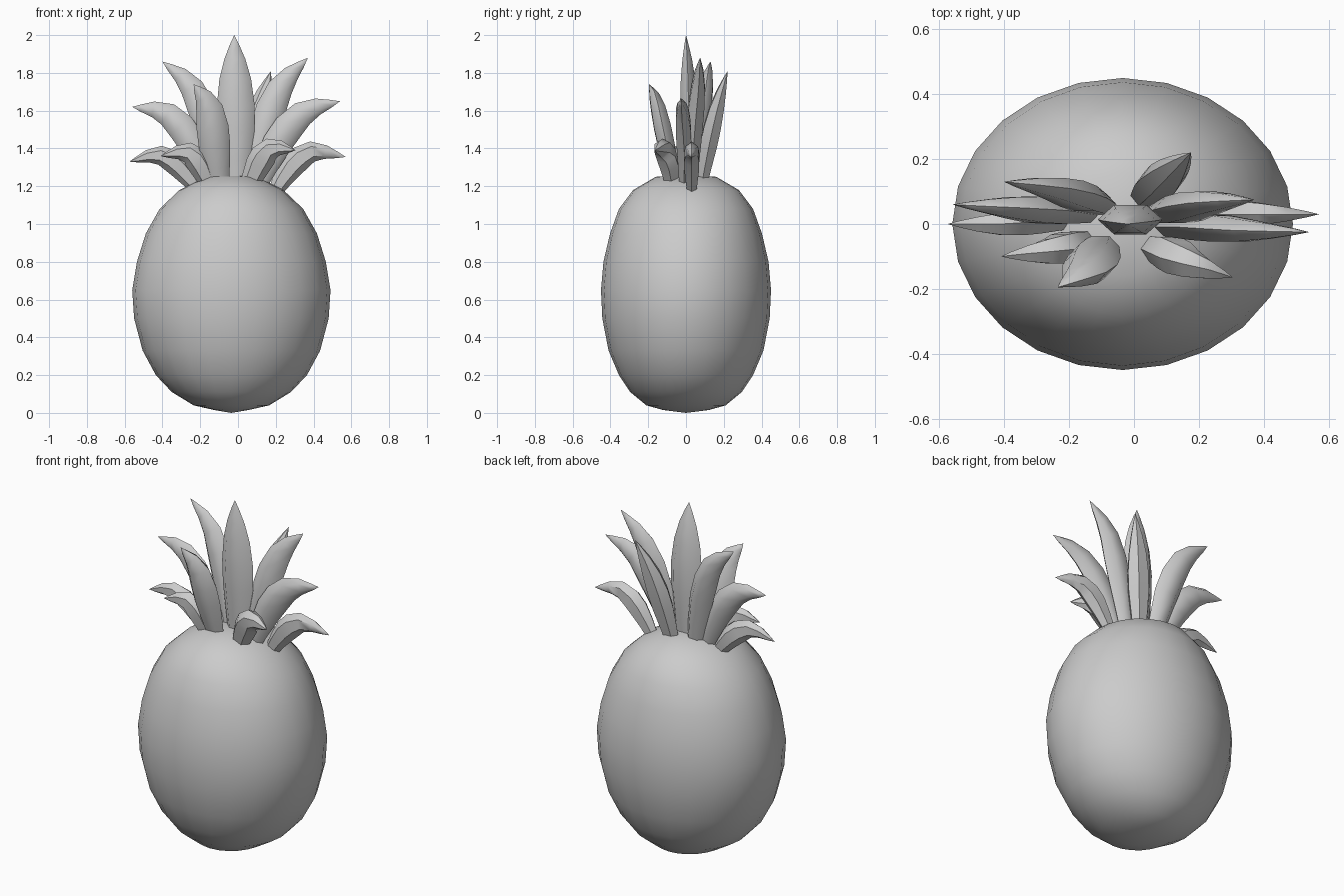
import bpy, bmesh, math
from mathutils import Vector

cube = bpy.data.objects.get("Cube")
if cube:
    bpy.data.objects.remove(cube, do_unlink=True)

grey = bpy.data.materials.new("plain_grey")
grey.use_nodes = True
colour = (0.6, 0.6, 0.6, 1)
grey.diffuse_color = colour
grey.node_tree.nodes["Principled BSDF"].inputs["Base Color"].default_value = colour


def skin(name, rings, start, end, angle):
    """Bridge rings of points and close both ends with a point."""
    bm = bmesh.new()
    loops = [[bm.verts.new(p) for p in ring] for ring in rings]
    n = len(loops[0])
    for a, b in zip(loops, loops[1:]):
        for i in range(n):
            j = (i + 1) % n
            bm.faces.new((a[i], a[j], b[j], b[i]))
    for loop, point in ((loops[0], start), (loops[-1], end)):
        pole = bm.verts.new(point)
        for i in range(n):
            bm.faces.new((loop[i], loop[(i + 1) % n], pole))
    bmesh.ops.recalc_face_normals(bm, faces=bm.faces)
    mesh = bpy.data.meshes.new(name)
    bm.to_mesh(mesh)
    bm.free()
    mesh.materials.append(grey)
    obj = bpy.data.objects.new(name, mesh)
    bpy.context.collection.objects.link(obj)
    bpy.ops.object.select_all(action="DESELECT")
    obj.select_set(True)
    bpy.context.view_layer.objects.active = obj
    bpy.ops.object.shade_smooth_by_angle(angle=math.radians(angle))
    return obj


def ellipse(cx, z, rx, ry, n=24):
    return [(cx + rx * math.cos(math.tau * i / n), ry * math.sin(math.tau * i / n), z)
            for i in range(n)]


# Fruit body: height, half width, half depth
profile = [(0.015, 0.09, 0.12), (0.04, 0.2, 0.21), (0.11, 0.315, 0.295),
           (0.2, 0.4, 0.355), (0.33, 0.47, 0.41), (0.5, 0.515, 0.443),
           (0.65, 0.525, 0.45), (0.8, 0.5, 0.437), (0.95, 0.453, 0.402),
           (1.08, 0.38, 0.355), (1.18, 0.275, 0.28), (1.25, 0.135, 0.16)]
skin("fruit_body", [ellipse(-0.035, *row) for row in profile],
     (-0.035, 0, 0), (-0.035, 0, 1.255), 60)


def spline(pts, t):
    """Smooth path through the points, t from 0 to 1."""
    p = [2 * pts[0] - pts[1]] + pts + [2 * pts[-1] - pts[-2]]
    s = t * (len(pts) - 1)
    k = min(int(s), len(pts) - 2)
    u = s - k
    a, b, c, d = p[k:k + 4]
    return 0.5 * (2 * b + (c - a) * u + (2 * a - 5 * b + 4 * c - d) * u ** 2
                  + (3 * b - a - 3 * c + d) * u ** 3)


# Position along a leaf and its relative thickness
taper = [(0, 0.62), (0.15, 0.8), (0.32, 0.98), (0.48, 1), (0.65, 0.84),
         (0.8, 0.56), (0.92, 0.25)]


def leaf(name, width, depth, *points):
    pts = [Vector(p) for p in points]
    rings = []
    for t, size in taper:
        along = (spline(pts, min(t + 0.02, 1)) - spline(pts, max(t - 0.02, 0))).normalized()
        side = Vector((0, 1, 0)).cross(along).normalized()
        thin = along.cross(side)
        rings.append([spline(pts, t)
                      + side * math.cos(math.tau * i / 6) * width * size / 2
                      + thin * math.sin(math.tau * i / 6) * depth * size / 1.73
                      for i in range(6)])
    skin(name, rings, pts[0], pts[-1], 50)


# Crown leaves: width, depth, then path from root to tip
leaf("centre_leaf", 0.2, 0.09, (-0.01, 0.015, 1.2), (-0.01, 0.015, 1.5),
     (-0.015, 0.01, 1.78), (-0.02, 0, 2))
leaf("right_tall_leaf", 0.15, 0.08, (-0.09, 0.05, 1.2), (-0.155, 0.08, 1.5),
     (-0.25, 0.11, 1.73), (-0.4, 0.13, 1.86))
leaf("left_tall_leaf", 0.16, 0.085, (0.07, 0.03, 1.2), (0.14, 0.045, 1.5),
     (0.23, 0.065, 1.73), (0.37, 0.075, 1.88))
leaf("right_middle_leaf", 0.15, 0.08, (-0.14, 0.03, 1.2), (-0.25, 0.04, 1.44),
     (-0.38, 0.05, 1.585), (-0.56, 0.06, 1.62))
leaf("left_middle_leaf", 0.16, 0.08, (0.1, -0.01, 1.2), (0.21, -0.01, 1.43),
     (0.35, -0.02, 1.59), (0.54, -0.025, 1.65))
leaf("right_low_leaf", 0.12, 0.08, (-0.21, 0.01, 1.18), (-0.31, 0.01, 1.3),
     (-0.42, 0, 1.365), (-0.575, 0, 1.33))
leaf("left_low_leaf", 0.13, 0.08, (0.2, 0.03, 1.18), (0.29, 0.03, 1.31),
     (0.4, 0.03, 1.385), (0.57, 0.03, 1.355))
leaf("right_front_low_leaf", 0.13, 0.09, (-0.14, -0.05, 1.18), (-0.2, -0.07, 1.31),
     (-0.27, -0.085, 1.38), (-0.41, -0.1, 1.36))
leaf("left_front_low_leaf", 0.14, 0.1, (0.05, -0.07, 1.18), (0.11, -0.09, 1.32),
     (0.18, -0.125, 1.4), (0.305, -0.165, 1.39))
leaf("right_front_leaf", 0.17, 0.09, (-0.1, -0.06, 1.2), (-0.125, -0.105, 1.42),
     (-0.155, -0.15, 1.62), (-0.235, -0.195, 1.74))
leaf("back_leaf", 0.14, 0.09, (0.03, 0.08, 1.2), (0.07, 0.12, 1.42),
     (0.115, 0.165, 1.62), (0.175, 0.22, 1.81))
